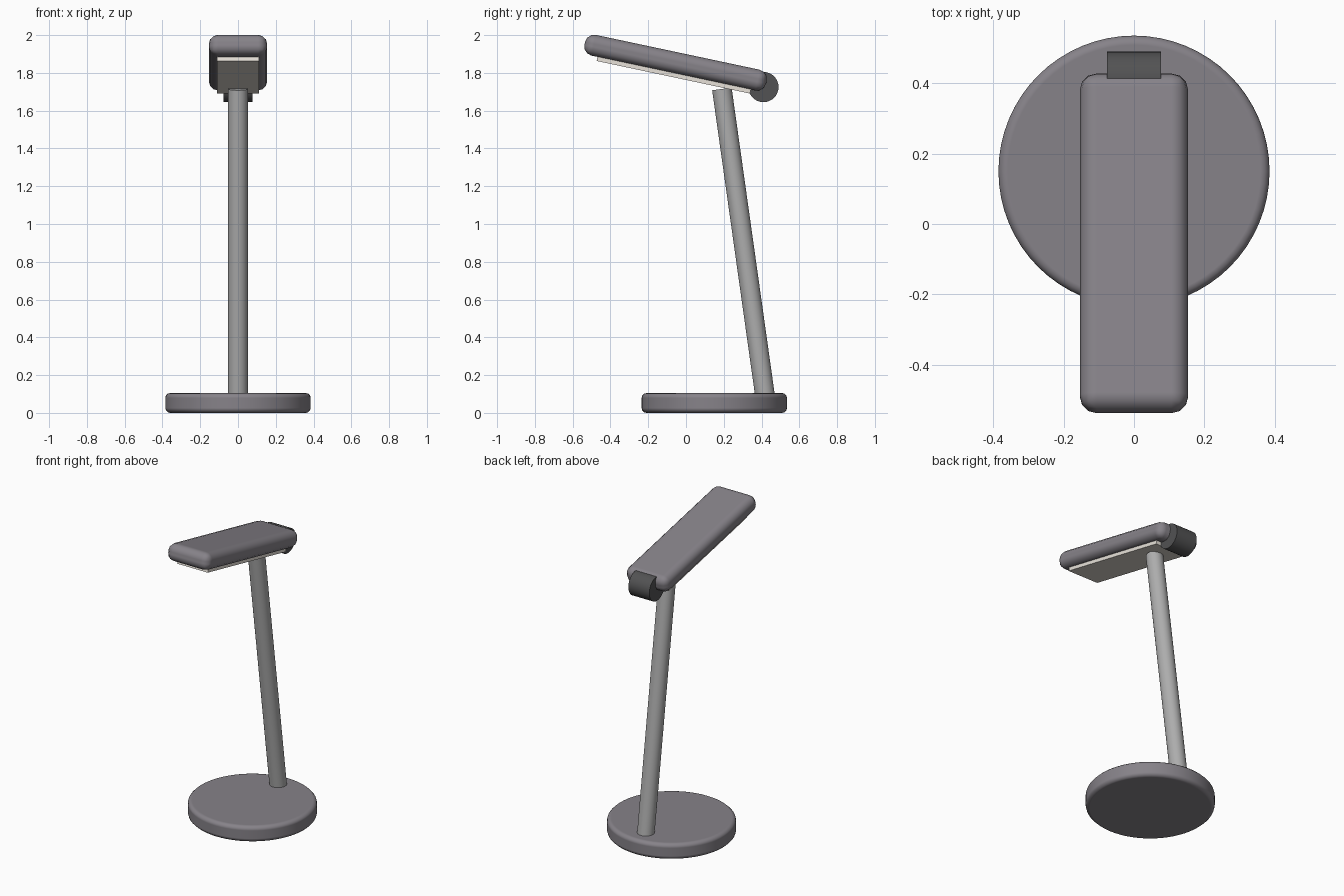
import bpy
from math import radians
from mathutils import Vector, Matrix

cube = bpy.data.objects.get("Cube")
if cube:
    bpy.data.objects.remove(cube, do_unlink=True)


def material(name, colour):
    m = bpy.data.materials.new(name)
    m.use_nodes = True
    m.diffuse_color = (*colour, 1)
    m.node_tree.nodes["Principled BSDF"].inputs["Base Color"].default_value = (*colour, 1)
    return m


body = material("warm grey", (0.24, 0.225, 0.25))
metal = material("light metal", (0.42, 0.42, 0.42))
dark = material("charcoal", (0.085, 0.085, 0.087))
glow = material("diffuser white", (0.9, 0.85, 0.78))


def finish(name, mat, bevel=0, segments=3):
    ob = bpy.context.object
    ob.name = name
    ob.data.materials.append(mat)
    bpy.ops.object.transform_apply(location=False, rotation=False, scale=True)
    bpy.ops.object.shade_smooth_by_angle(angle=radians(35))
    if bevel:
        mod = ob.modifiers.new("rounding", 'BEVEL')
        mod.width = bevel
        mod.segments = segments
        mod.limit_method = 'ANGLE'
        mod.harden_normals = True
    return ob


def cylinder(name, mat, start, end, radius, bevel=0, sides=64):
    a, b = Vector(start), Vector(end)
    axis = b - a
    bpy.ops.mesh.primitive_cylinder_add(
        vertices=sides, radius=radius, depth=axis.length, location=(a + b) / 2,
        rotation=axis.to_track_quat('Z', 'Y').to_euler())
    return finish(name, mat, bevel)


# Head tilts upward towards the front
head_centre = Vector((0, -0.055, 1.854))
tilt = radians(-12)


def head_box(name, mat, offset, size, bevel=0):
    place = head_centre + Matrix.Rotation(tilt, 3, 'X') @ Vector(offset)
    bpy.ops.mesh.primitive_cube_add(size=1, location=place, rotation=(tilt, 0, 0))
    bpy.context.object.scale = size
    return finish(name, mat, bevel)


# Round foot and leaning stem
cylinder("base", body, (0, 0.15, 0), (0, 0.15, 0.105), 0.385, 0.026)
cylinder("stem", metal, (0, 0.424, 0.05), (0, 0.19, 1.715), 0.052, sides=32)

# Lamp head, light panel and hinge barrel
head_box("lamp_head", body, (0, 0, 0), (0.308, 0.983, 0.112), 0.048)
head_box("light_panel", glow, (0, 0.004, -0.063), (0.222, 0.83, 0.03))
cylinder("hinge", dark, (-0.076, 0.41, 1.725), (0.076, 0.41, 1.725), 0.08, sides=32)
